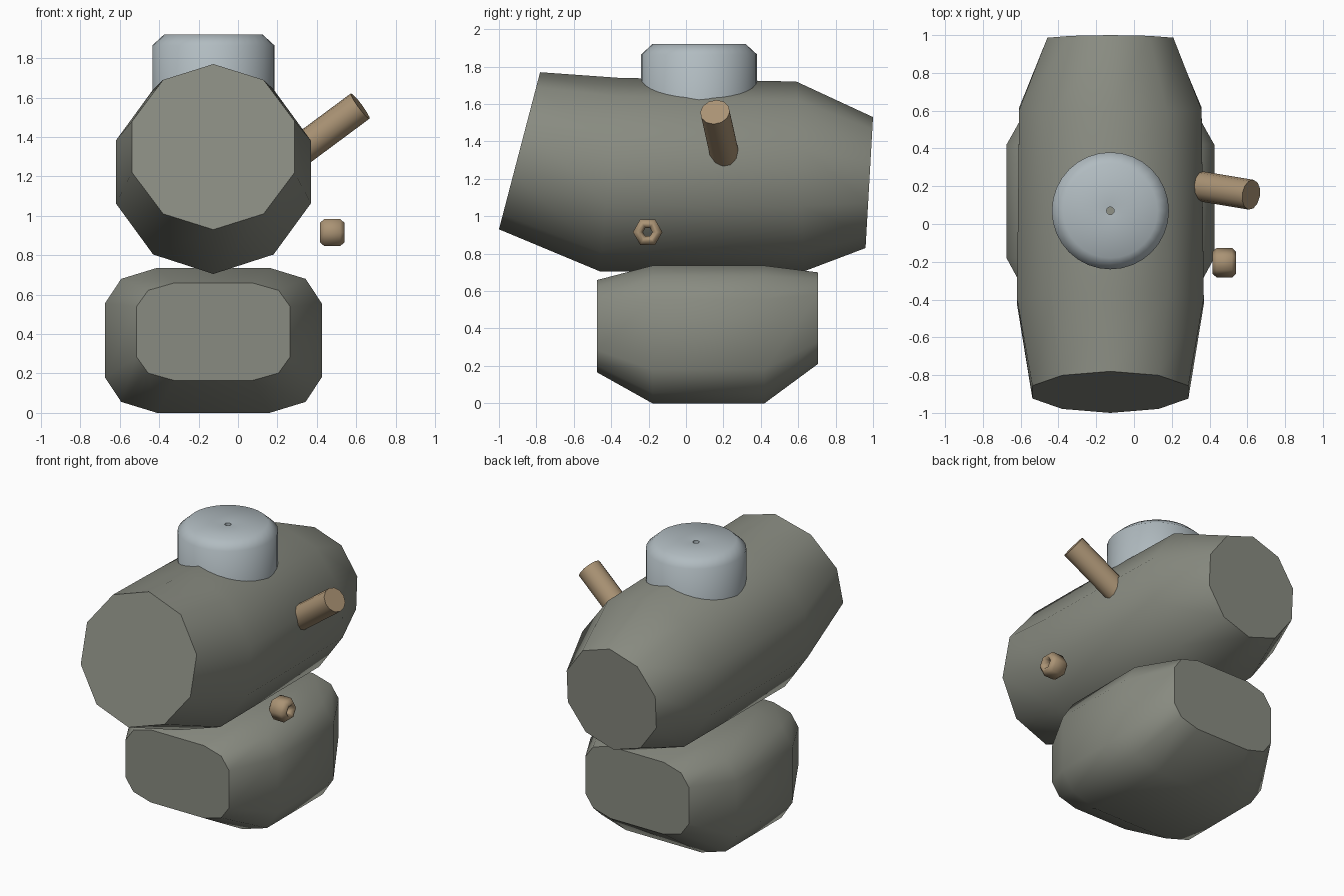
import bpy, bmesh
from math import sin, cos, tau, radians
from mathutils import Vector

if "Cube" in bpy.data.objects:
    bpy.data.objects.remove(bpy.data.objects["Cube"])

AXIS_X = -0.125  # centre line of the hull


def material(name, rgb):
    m = bpy.data.materials.new(name)
    m.use_nodes = True
    m.diffuse_color = (*rgb, 1)
    m.node_tree.nodes["Principled BSDF"].inputs["Base Color"].default_value = (*rgb, 1)
    return m


GREY = material("olive grey", (0.25, 0.26, 0.22))
STEEL = material("pale steel", (0.44, 0.50, 0.53))
TAN = material("tan", (0.40, 0.29, 0.175))


def loft(name, rings, mat, angle, closed=False):
    """Skin a row of rings; cap both ends, or join last to first."""
    bm = bmesh.new()
    loops = [[bm.verts.new(p) for p in ring] for ring in rings]
    pairs = list(zip(loops, loops[1:]))
    if closed:
        pairs.append((loops[-1], loops[0]))
    else:
        bm.faces.new(loops[0])
        bm.faces.new(loops[-1])
    for a, b in pairs:
        n = len(a)
        for i in range(n):
            j = (i + 1) % n
            bm.faces.new((a[i], a[j], b[j], b[i]))
    bmesh.ops.recalc_face_normals(bm, faces=bm.faces)
    mesh = bpy.data.meshes.new(name)
    bm.to_mesh(mesh)
    bm.free()
    mesh.materials.append(mat)
    ob = bpy.data.objects.new(name, mesh)
    bpy.context.collection.objects.link(ob)
    bpy.ops.object.select_all(action="DESELECT")
    ob.select_set(True)
    bpy.context.view_layer.objects.active = ob
    bpy.ops.object.shade_smooth_by_angle(angle=radians(angle))
    return ob


def lathe(name, profile, sides, mat, angle, start=0, closed=False):
    rings = [[(r * cos(tau * i / sides + start), r * sin(tau * i / sides + start), z)
              for i in range(sides)] for r, z in profile]
    return loft(name, rings, mat, angle, closed)


def tilted_ring(top, bottom, sides=10):
    """Regular ring given by its top and bottom points in the side plane."""
    top, bottom = Vector((AXIS_X, *top)), Vector((AXIS_X, *bottom))
    mid, up = (top + bottom) / 2, (top - bottom) / 2
    side = Vector((up.length, 0, 0))
    return [mid + up * cos(tau * i / sides) + side * sin(tau * i / sides)
            for i in range(sides)]


def rounded_ring(y, z, half_w, half_h, cut_w, cut_h):
    """Rectangle with two-step rounded corners."""
    quarter = [(half_w, half_h - cut_h),
               (half_w - cut_w * 0.31, half_h - cut_h * 0.31),
               (half_w - cut_w, half_h)]
    pts = quarter + [(-x, h) for x, h in reversed(quarter)]
    pts += [(-x, -h) for x, h in pts]
    return [(AXIS_X + x, y, z + h) for x, h in pts]


# Barrel-shaped upper hull
loft("upper_hull", [
    tilted_ring((-0.78, 1.77), (-1.0, 0.93)),
    tilted_ring((-0.36, 1.74), (-0.46, 0.705)),
    tilted_ring((0.59, 1.72), (0.63, 0.705)),
    tilted_ring((1.0, 1.53), (0.96, 0.83)),
], GREY, 50)

# Boxy lower hull
loft("lower_hull", [
    rounded_ring(-0.475, 0.412, 0.39, 0.247, 0.19, 0.12),
    rounded_ring(-0.18, 0.368, 0.55, 0.368, 0.265, 0.18),
    rounded_ring(0.42, 0.368, 0.55, 0.368, 0.265, 0.18),
    rounded_ring(0.705, 0.455, 0.39, 0.245, 0.19, 0.12),
], GREY, 50)

# Round hatch with a tiny hole in its middle
hatch = lathe("hatch", [(0.02, 1.5), (0.31, 1.5), (0.31, 1.865),
                        (0.25, 1.92), (0.02, 1.905)],
              32, STEEL, 75, closed=True)
hatch.location = (AXIS_X, 0.07, 0)

# Slanted peg on the left side
tip, root = Vector((0.62, 0.155, 1.557)), Vector((0.26, 0.215, 1.29))
peg = lathe("peg", [(0.08, 0), (0.08, (tip - root).length)], 12, TAN, 40)
peg.location = root
peg.rotation_euler = (tip - root).to_track_quat("Z", "Y").to_euler()

# Six-sided nut beside the hull
half = [(0.025, 0.03), (0.042, 0.062), (0.058, 0.062), (0.079, 0.04)]
nut = lathe("nut", half + [(r, -z) for r, z in reversed(half)],
            6, TAN, 75, start=tau / 4, closed=True)
nut.location = (0.478, -0.205, 0.915)
nut.rotation_euler = (0, tau / 4, 0)
